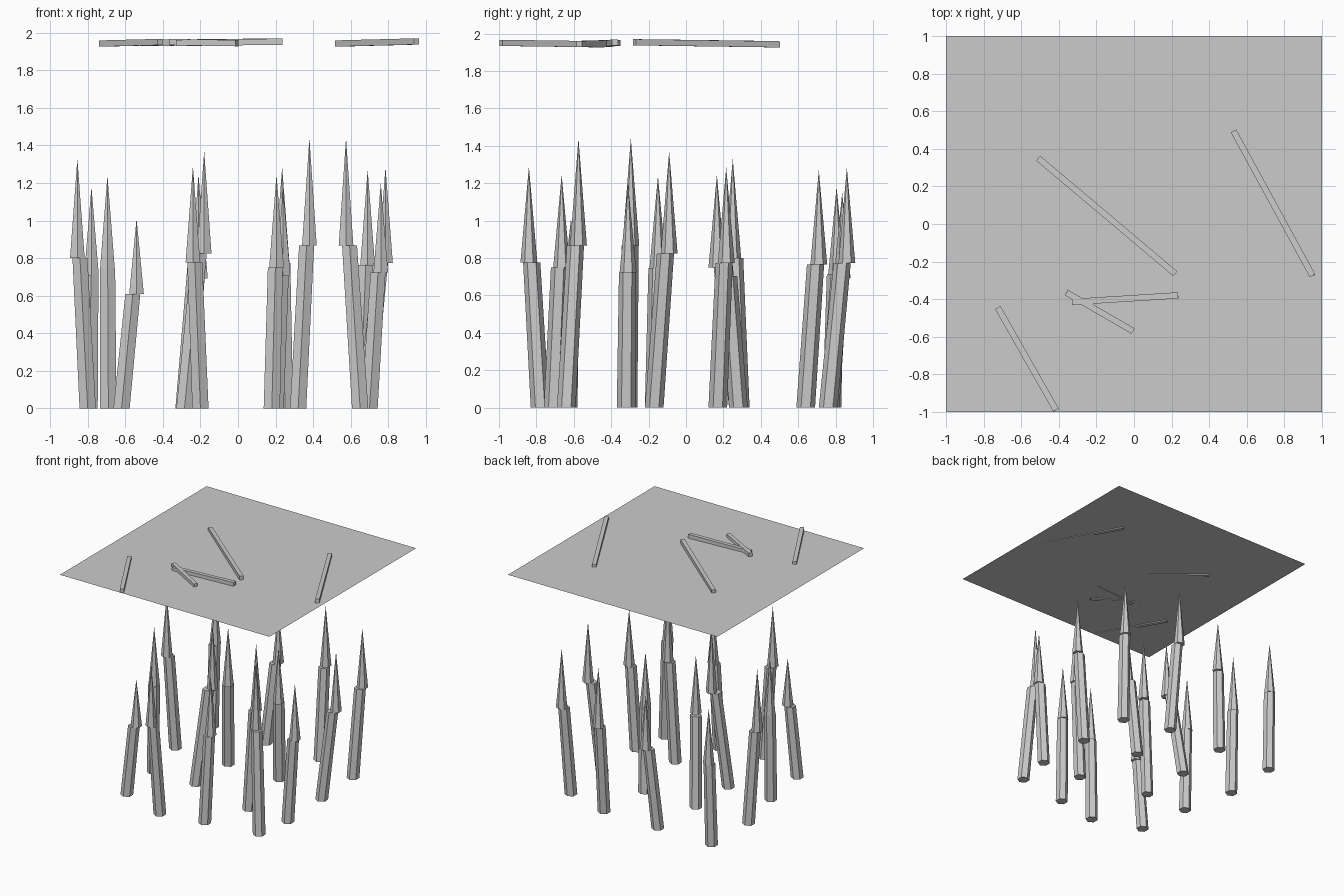
import bpy
from mathutils import Vector

if "Cube" in bpy.data.objects:
    bpy.data.objects.remove(bpy.data.objects["Cube"])

COVER_Z = 1.935

# base x, base y, tip x, tip y, tip z of each stake
STAKES = [
    (-.80, .29, -.855, .25, 1.33), (-.79, .78, -.78, .805, 1.18),
    (-.69, -.17, -.695, -.15, 1.24), (-.62, -.63, -.54, -.615, 1.01),
    (-.20, -.78, -.24, -.84, 1.29), (-.285, -.17, -.18, -.09, 1.37),
    (-.29, .28, -.21, .165, 1.245), (-.27, .77, -.20, .835, 1.15),
    (.18, -.71, .205, -.665, 1.245), (.32, -.31, .38, -.295, 1.44),
    (.20, .28, .24, .21, 1.17), (.25, .76, .235, .86, 1.285),
    (.65, -.64, .575, -.575, 1.44), (.70, -.32, .76, -.31, 1.20),
    (.68, .17, .785, .215, 1.285), (.65, .64, .69, .71, 1.27),
]

# stick end points lying on the cover
STICKS = [
    ((-.51, .35, 1.945), (.22, -.265, 1.953)),
    ((.53, .495, 1.942), (.95, -.275, 1.953)),
    ((-.33, -.415, 1.945), (.235, -.38, 1.952)),
    ((-.36, -.365, 1.950), (-.005, -.57, 1.944)),
    ((-.725, -.445, 1.942), (-.415, -.99, 1.950)),
]


def cone(name, r1, r2, height, location):
    bpy.ops.mesh.primitive_cone_add(vertices=6, radius1=r1, radius2=r2,
                                    depth=height, location=location)
    ob = bpy.context.object
    ob.name = name
    return ob


def stake(i, bx, by, tx, ty, tz):
    joint = tz * .602
    # leaning six-sided shaft: shear the top away from the base
    shaft = cone(f"stake_shaft_{i}", .05, .046, joint, (bx, by, joint / 2))
    for v in shaft.data.vertices:
        if v.co.z > 0:
            v.co.x += (tx - bx) * .75
            v.co.y += (ty - by) * .75
    # upright sharpened point
    cone(f"stake_point_{i}", .045, 0, tz - joint, (tx, ty, (tz + joint) / 2))


def stick(i, a, b):
    a, b = Vector(a), Vector(b)
    bpy.ops.mesh.primitive_cube_add(size=1, location=(a + b) / 2)
    ob = bpy.context.object
    ob.name = f"cover_stick_{i}"
    ob.scale = ((b - a).length, .033, .033)
    ob.rotation_euler = (b - a).to_track_quat('X', 'Z').to_euler()


for i, s in enumerate(STAKES, 1):
    stake(i, *s)

# thin sheet hiding the pit
bpy.ops.mesh.primitive_plane_add(size=2, location=(0, 0, COVER_Z))
bpy.context.object.name = "pit_cover"

for i, (a, b) in enumerate(STICKS, 1):
    stick(i, a, b)
